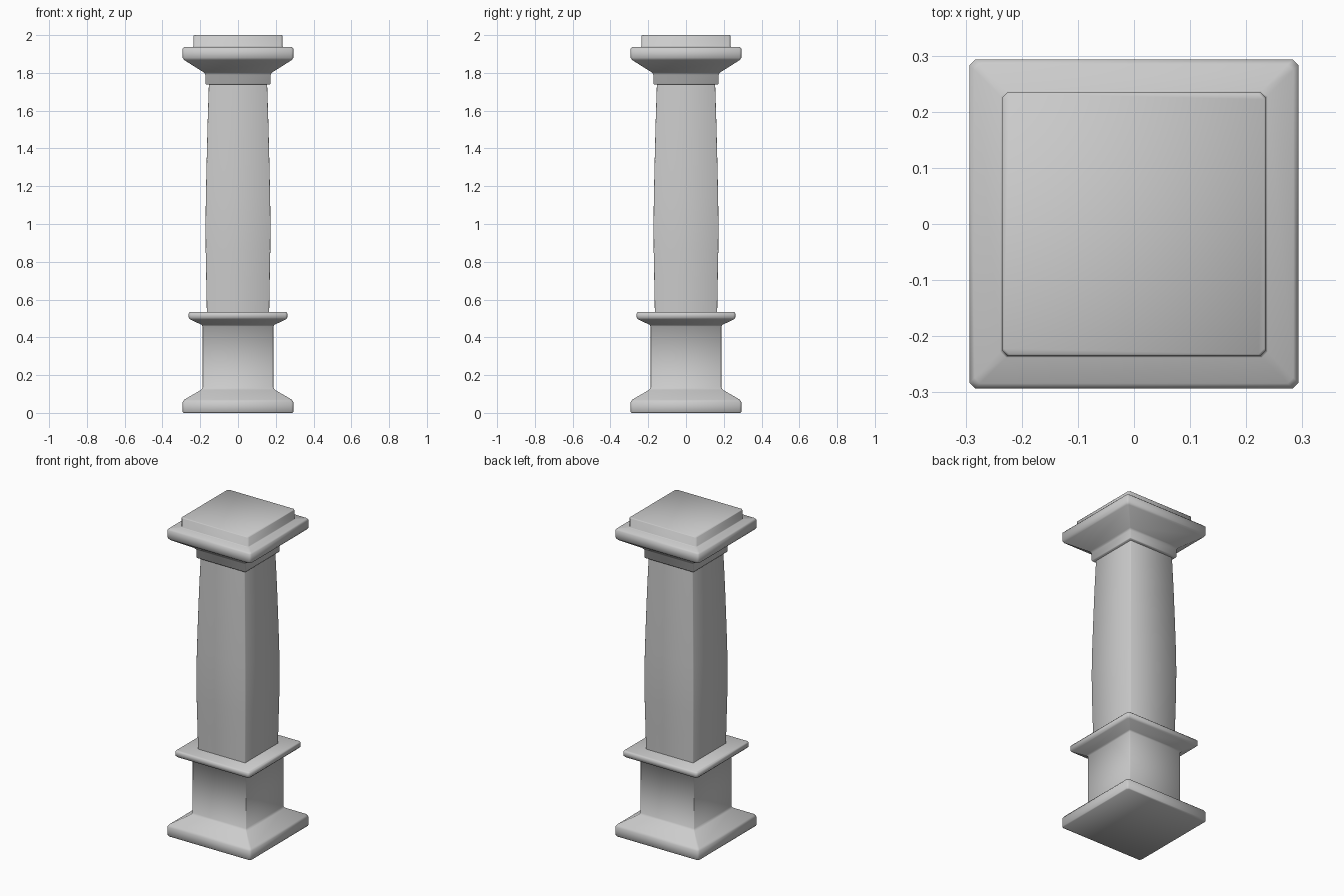
import bpy, bmesh, math

if "Cube" in bpy.data.objects:
    bpy.data.objects.remove(bpy.data.objects["Cube"])


def square_loft(name, profile):
    """Stack chamfered square rings: (half width, height, corner chamfer)."""
    bm = bmesh.new()
    rings = []
    for h, z, c in profile:
        k = h - c
        pts = [(h, -k), (h, k), (k, h), (-k, h), (-h, k), (-h, -k), (-k, -h), (k, -h)]
        rings.append([bm.verts.new((x, y, z)) for x, y in pts])
    for a, b in zip(rings, rings[1:]):
        for i in range(8):
            j = (i + 1) % 8
            bm.faces.new((a[i], a[j], b[j], b[i]))
    bm.faces.new(rings[0][::-1])
    bm.faces.new(rings[-1])
    mesh = bpy.data.meshes.new(name)
    bm.to_mesh(mesh)
    bm.free()
    ob = bpy.data.objects.new(name, mesh)
    bpy.context.collection.objects.link(ob)
    bpy.ops.object.select_all(action='DESELECT')
    ob.select_set(True)
    bpy.context.view_layer.objects.active = ob
    bpy.ops.object.shade_smooth_by_angle(angle=math.radians(50))
    return ob


S, C = 0.003, 0.010  # sharp and softened corner chamfers

# Plinth, pedestal block and its flared ledge
square_loft("pedestal", [
    (0.289, 0.0, C), (0.293, 0.006, C), (0.293, 0.058, C), (0.285, 0.070, C),
    (0.195, 0.122, S), (0.187, 0.135, S), (0.187, 0.458, S), (0.194, 0.467, S),
    (0.252, 0.494, C), (0.261, 0.504, C), (0.261, 0.527, C), (0.255, 0.534, C)])

# Shaft with a gentle swelling
square_loft("shaft", [
    (0.165, 0.53, S), (0.168, 0.70, S), (0.171, 0.86, S), (0.172, 1.0, S),
    (0.170, 1.15, S), (0.166, 1.33, S), (0.161, 1.53, S), (0.154, 1.75, S)])

# Neck, flared slab and top block
square_loft("capital", [
    (0.168, 1.738, S), (0.172, 1.743, S), (0.172, 1.790, S), (0.180, 1.802, S),
    (0.285, 1.868, C), (0.293, 1.880, C), (0.293, 1.928, C), (0.284, 1.937, C),
    (0.238, 1.938, C), (0.235, 1.942, C), (0.235, 1.997, C), (0.232, 2.0, C)])
